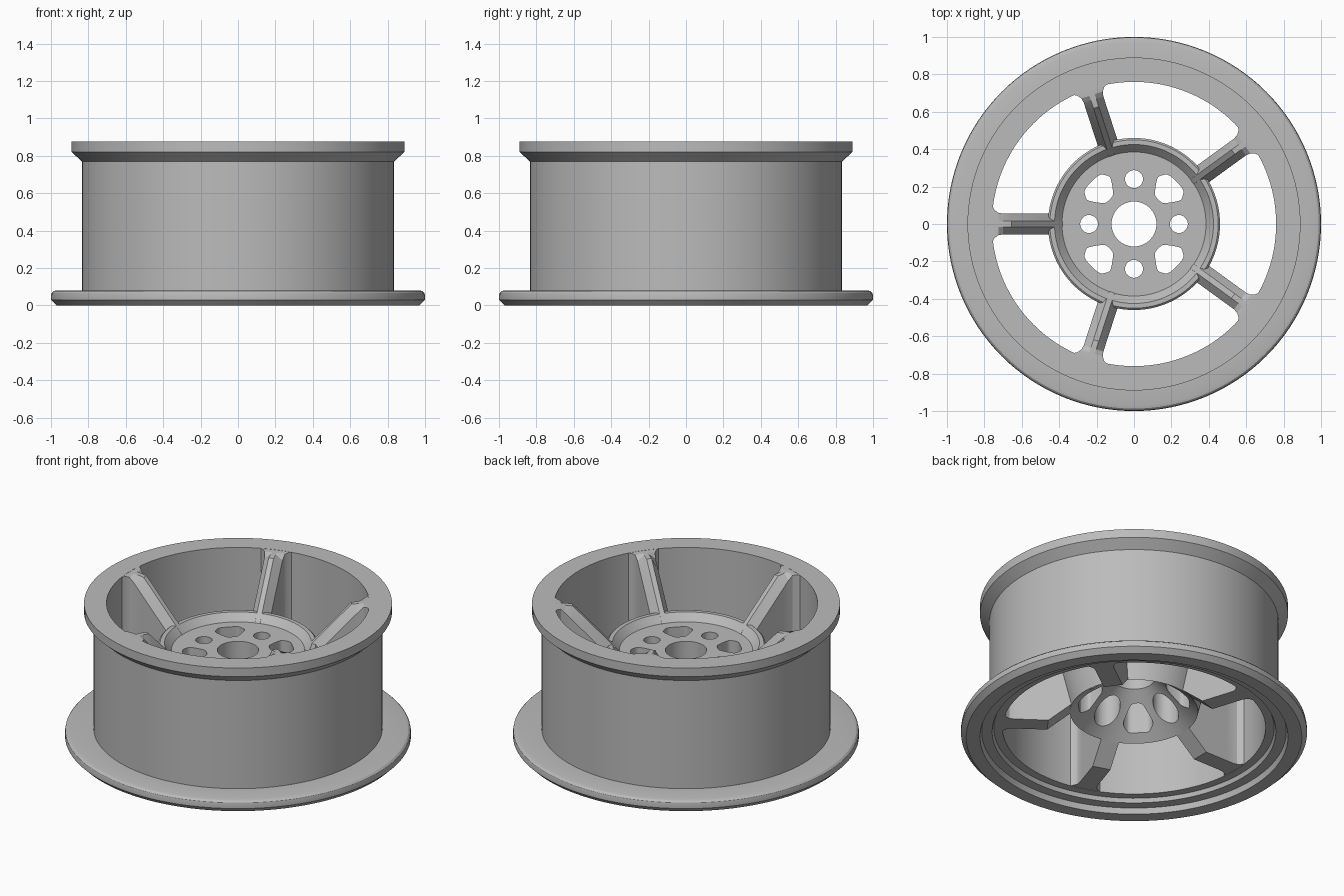
import bpy, bmesh
from math import sin, cos, pi, radians
from mathutils import Matrix, Vector

if "Cube" in bpy.data.objects:
    bpy.data.objects.remove(bpy.data.objects["Cube"])

metal = bpy.data.materials.new("brushed_grey")
metal.use_nodes = True
GREY = (0.5, 0.5, 0.5, 1)
metal.diffuse_color = GREY
metal.node_tree.nodes["Principled BSDF"].inputs["Base Color"].default_value = GREY


def add_object(name, bm, smooth=True):
    bmesh.ops.remove_doubles(bm, verts=bm.verts, dist=1e-5)
    bmesh.ops.recalc_face_normals(bm, faces=bm.faces)
    mesh = bpy.data.meshes.new(name)
    bm.to_mesh(mesh)
    bm.free()
    mesh.materials.append(metal)
    ob = bpy.data.objects.new(name, mesh)
    bpy.context.collection.objects.link(ob)
    if smooth:
        shade(ob)
    return ob


def shade(ob):
    bpy.ops.object.select_all(action='DESELECT')
    ob.select_set(True)
    bpy.context.view_layer.objects.active = ob
    bpy.ops.object.shade_smooth_by_angle(angle=radians(25))


def lathe(bm, profile, steps, centre=(0, 0)):
    """Spin a closed (radius, height) profile about a vertical axis."""
    rings = []
    for i in range(steps):
        a = 2 * pi * i / steps
        rings.append([bm.verts.new((centre[0] + r * cos(a), centre[1] + r * sin(a), z))
                      for r, z in profile])
    n = len(profile)
    for i in range(steps):
        p, q = rings[i], rings[(i + 1) % steps]
        for j in range(n):
            k = (j + 1) % n
            bm.faces.new((p[j], q[j], q[k], p[k]))


def loft(bm, sections):
    """Skin matching loops and cap both ends."""
    loops = [[bm.verts.new(p) for p in s] for s in sections]
    n = len(loops[0])
    for a, b in zip(loops, loops[1:]):
        for j in range(n):
            k = (j + 1) % n
            bm.faces.new((a[j], a[k], b[k], b[j]))
    bm.faces.new(loops[0])
    bm.faces.new(loops[-1])


# Barrel with top lip, wide rounded lower flange and stepped underside
TOP = 0.875
bm = bmesh.new()
lathe(bm, [(0.76, TOP), (0.89, TOP), (0.89, 0.82), (0.835, 0.77), (0.835, 0.08),
           (0.97, 0.08), (0.987, 0.076), (0.997, 0.066), (1.0, 0.05), (1.0, 0.03),
           (0.97, 0), (0.89, 0), (0.88, 0.035), (0.82, 0.035), (0.81, 0.06),
           (0.76, 0.06)], 128)
add_object("rim_barrel", bm)

# Hub: raised ring, flat plate and hollow cone underneath
bm = bmesh.new()
lathe(bm, [(0.12, 0.575), (0.385, 0.575), (0.425, 0.62), (0.45, 0.62), (0.46, 0.61),
           (0.46, 0.55), (0.37, 0.17), (0.12, 0.39)], 96)
hub = add_object("hub", bm, smooth=False)

# Cutters: stepped bolt holes alternating with rounded trapezoid windows
bm = bmesh.new()
for i in range(4):
    a = i * pi / 2
    lathe(bm, [(0, 0), (0.075, 0), (0.075, 0.5), (0.048, 0.5), (0.048, 0.7), (0, 0.7)],
          32, (0.24 * cos(a), 0.24 * sin(a)))
    outline = []
    corners = [Vector(c) for c in ((0.185, -0.03), (0.23, -0.065), (0.27, -0.09), (0.32, -0.06),
                                   (0.32, 0.06), (0.27, 0.09), (0.23, 0.065), (0.185, 0.03))]
    for j, c in enumerate(corners):
        before = c.lerp(corners[j - 1], 0.3)
        after = c.lerp(corners[(j + 1) % len(corners)], 0.3)
        for t in (0, 0.33, 0.67, 1):
            outline.append(before.lerp(c, t).lerp(c.lerp(after, t), t))
    turn = Matrix.Rotation(a + pi / 4, 4, 'Z')
    loft(bm, [[turn @ Vector((p.x, p.y, z)) for p in outline] for z in (0, 0.7)])
cutter = add_object("hub_hole_cutter", bm, smooth=False)
cutter.hide_render = True

cut = hub.modifiers.new("holes", 'BOOLEAN')
cut.operation = 'DIFFERENCE'
cut.solver = 'EXACT'
cut.object = cutter
bpy.context.view_layer.objects.active = hub
bpy.ops.object.modifier_apply(modifier=cut.name)
bpy.data.objects.remove(cutter)
shade(hub)

# Spokes: deep webs with a ridged sloping top, flaring into the barrel
LID = TOP - 0.001
stations = [  # radius, half width, bottom height
    (0.36, 0.055, 0.18), (0.5, 0.055, 0.062), (0.655, 0.055, 0.062), (0.70, 0.055, 0.062),
    (0.725, 0.06, 0.062), (0.745, 0.075, 0.062), (0.762, 0.105, 0.062), (0.79, 0.105, 0.062)]


def spoke_section(r, w, low):
    ridge = LID - (0.66 - r) * 1.08
    top, edge = min(LID, ridge), min(LID, ridge - 0.075)
    return [Vector(p) for p in ((r, -w, low), (r, -w, edge), (r, -0.015, top),
                                (r, 0.015, top), (r, w, edge), (r, w, low))]


for i in range(5):
    bm = bmesh.new()
    loft(bm, [spoke_section(*s) for s in stations])
    bmesh.ops.rotate(bm, verts=bm.verts, cent=(0, 0, 0),
                     matrix=Matrix.Rotation(radians(36 + 72 * i), 3, 'Z'))
    add_object(f"spoke_{i + 1}", bm)
